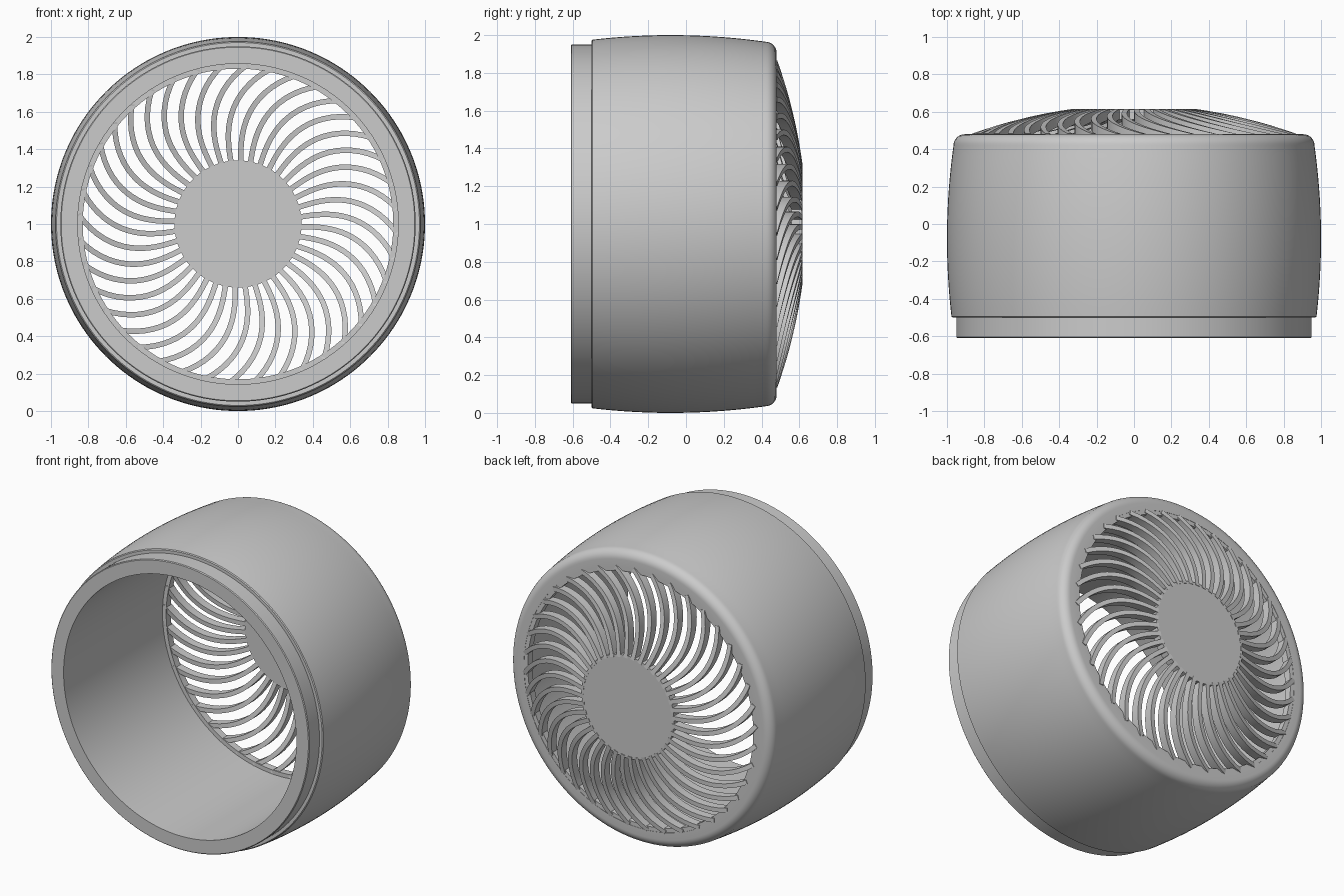
import bpy, bmesh, math
from mathutils import Matrix, Vector

cube = bpy.data.objects.get("Cube")
if cube:
    bpy.data.objects.remove(cube, do_unlink=True)

grey = bpy.data.materials.new("satin grey")
grey.use_nodes = True
grey.diffuse_color = (0.6, 0.6, 0.6, 1)
grey.node_tree.nodes["Principled BSDF"].inputs["Base Color"].default_value = (0.6, 0.6, 0.6, 1)

CENTRE = Vector((0, 0, 1))
BLADES = 40
BORE = 0.857


def finish(bm, name):
    bmesh.ops.recalc_face_normals(bm, faces=bm.faces)
    mesh = bpy.data.meshes.new(name)
    bm.to_mesh(mesh)
    bm.free()
    mesh.materials.append(grey)
    mesh.shade_smooth()
    mesh.set_sharp_from_angle(angle=math.radians(30))
    obj = bpy.data.objects.new(name, mesh)
    bpy.context.collection.objects.link(obj)
    return obj


def lathe(name, profile, steps=160):
    """Spin a closed (radius, y) outline around the y axis."""
    bm = bmesh.new()
    verts = [bm.verts.new((0, y, 1 + r)) for r, y in profile]
    edges = [bm.edges.new((v, verts[i - 1])) for i, v in enumerate(verts)]
    bmesh.ops.spin(bm, geom=verts + edges, cent=CENTRE, axis=(0, 1, 0),
                   angle=math.tau, steps=steps, use_merge=True)
    bmesh.ops.remove_doubles(bm, verts=bm.verts, dist=1e-5)
    return finish(bm, name)


# Housing: front collar, bulged barrel, rounded back edge and straight bore
outline = [(BORE, -0.61), (0.945, -0.61), (0.95, -0.605), (0.95, -0.5), (0.97, -0.5)]
for i in range(17):
    y = -0.495 + i * 0.915 / 16
    outline.append((1 - 0.14 * (y + 0.08) ** 2, y))
corner = outline[-1][0] - 0.06
for i in range(1, 9):
    t = i * math.pi / 16
    outline.append((corner + 0.06 * math.cos(t), 0.42 + 0.06 * math.sin(t)))
outline.append((BORE, 0.48))
lathe("housing", outline)

# Thin ring that holds the blade tips
lathe("grille_ring", [(0.83, 0.43), (0.86, 0.43), (0.86, 0.478), (0.83, 0.478)])


# Domed grille: height and sweep of a blade at a given radius
def dome(r):
    return 0.638 - 0.212 * r * r


def sweep_point(r):
    a = math.radians(-15.5 + 13.5 * (r - 0.34) + 92 * (r - 0.34) * (r - 0.6))
    return Vector((r * math.sin(a), 0, r * math.cos(a)))


# Hub disc
hub = bmesh.new()
bmesh.ops.create_cone(hub, cap_ends=True, segments=120, radius1=0.34, radius2=0.34, depth=0.055,
                      matrix=Matrix.Translation((0, 0.585, 1)) @ Matrix.Rotation(math.pi / 2, 4, 'X'))
finish(hub, "hub")

# Curved blades, one section per radius, repeated around the hub
bm = bmesh.new()
SECTIONS, DEPTH, HALF = 16, 0.055, 0.0145
for n in range(BLADES):
    turn = Matrix.Rotation(n * math.tau / BLADES, 3, 'Y')
    previous = None
    for i in range(SECTIONS + 1):
        r = 0.325 + (0.855 - 0.325) * i / SECTIONS
        p = sweep_point(r)
        along = (sweep_point(r + 0.01) - sweep_point(r - 0.01)).normalized()
        side = along.cross(Vector((0, 1, 0))) * HALF
        back = Vector((0, dome(r), 0))
        front = back - Vector((0, DEPTH, 0))
        ring = [bm.verts.new(CENTRE + turn @ q) for q in
                (p - side + back, p + side + back, p + side + front, p - side + front)]
        if previous:
            for k in range(4):
                bm.faces.new((previous[k - 1], previous[k], ring[k], ring[k - 1]))
        if i in (0, SECTIONS):
            bm.faces.new(ring)
        previous = ring
finish(bm, "blades")
